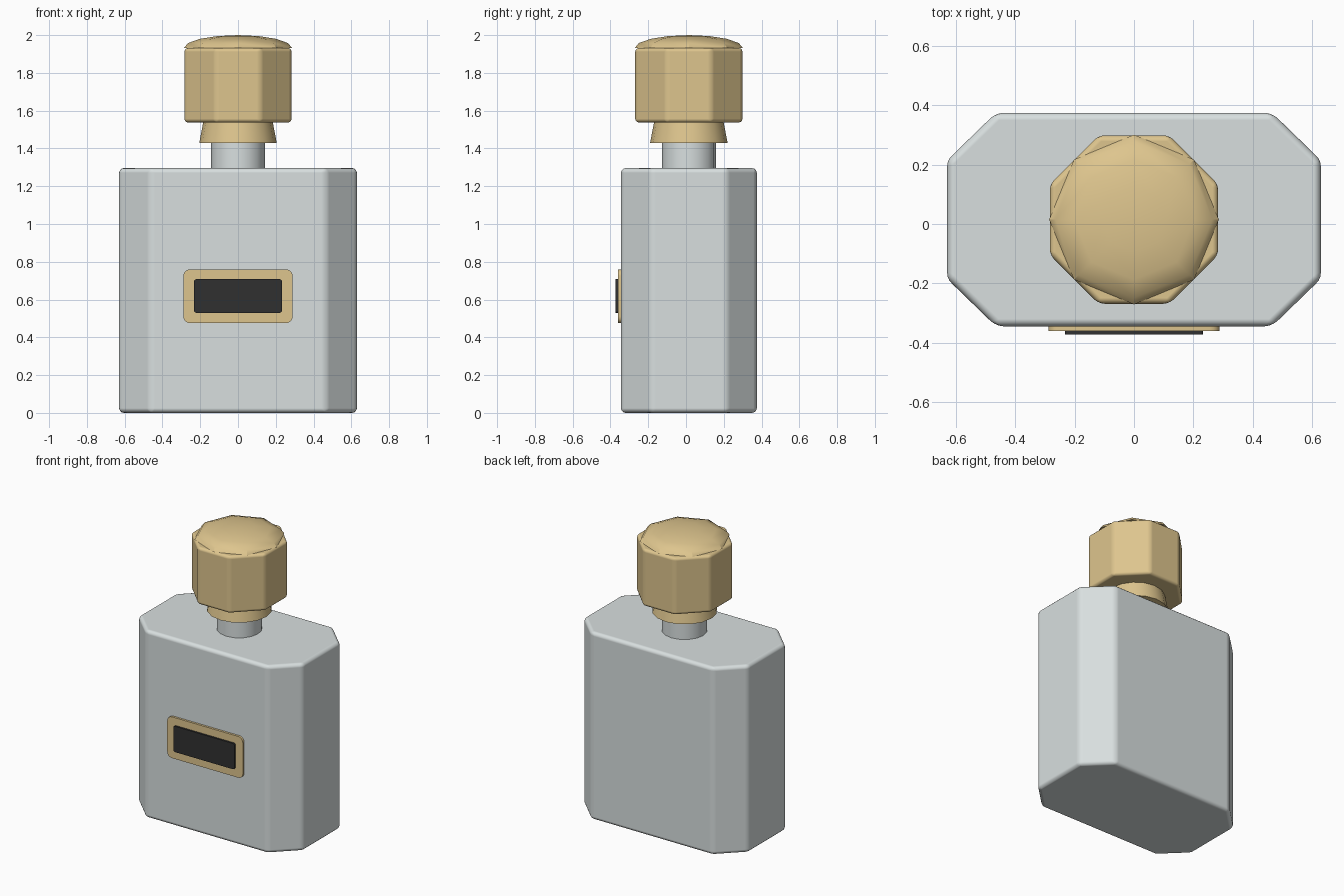
import bpy, bmesh, math
from mathutils import Matrix

cube = bpy.data.objects.get("Cube")
if cube:
    bpy.data.objects.remove(cube, do_unlink=True)

CY = 0.015  # depth centre of the bottle


def material(name, rgb, rough):
    m = bpy.data.materials.new(name)
    m.use_nodes = True
    m.diffuse_color = (*rgb, 1)
    shader = m.node_tree.nodes["Principled BSDF"]
    shader.inputs["Base Color"].default_value = (*rgb, 1)
    shader.inputs["Roughness"].default_value = rough
    return m


glass = material("pale_grey_glass", (0.69, 0.74, 0.74), 0.4)
gold = material("soft_gold", (0.73, 0.56, 0.27), 0.4)
black = material("label_black", (0.03, 0.03, 0.03), 0.5)


def finish(name, bm, mat, bevel=0, segments=3):
    bmesh.ops.recalc_face_normals(bm, faces=bm.faces)
    mesh = bpy.data.meshes.new(name)
    bm.to_mesh(mesh)
    bm.free()
    ob = bpy.data.objects.new(name, mesh)
    bpy.context.collection.objects.link(ob)
    mesh.materials.append(mat)
    bpy.ops.object.select_all(action="DESELECT")
    ob.select_set(True)
    bpy.context.view_layer.objects.active = ob
    bpy.ops.object.shade_smooth_by_angle(angle=math.radians(35))
    if bevel:
        mod = ob.modifiers.new("soft_edges", "BEVEL")
        mod.width = bevel
        mod.segments = segments
        mod.limit_method = "ANGLE"
        mod.harden_normals = True
    return ob


def extrude(bm, points, offset):
    """Extrude a closed outline along an offset vector."""
    face = bm.faces.new([bm.verts.new(p) for p in points])
    ext = bmesh.ops.extrude_face_region(bm, geom=[face])
    bmesh.ops.translate(bm, vec=offset,
                        verts=[v for v in ext["geom"] if isinstance(v, bmesh.types.BMVert)])


def chamfered_block(name, hx, hy, cx, cy, z0, z1, mat, bevel):
    """Upright block with its four vertical corners cut off."""
    quarter = [(hx, hy - cy), (hx - cx, hy)]
    half = quarter + [(-x, y) for x, y in reversed(quarter)]
    outline = half + [(-x, -y) for x, y in half]
    bm = bmesh.new()
    extrude(bm, [(x, y + CY, z0) for x, y in outline], (0, 0, z1 - z0))
    return finish(name, bm, mat, bevel)


def round_part(name, r0, r1, z0, z1, mat, sides=16):
    bm = bmesh.new()
    bmesh.ops.create_cone(bm, cap_ends=True, segments=sides, radius1=r0, radius2=r1,
                          depth=z1 - z0, matrix=Matrix.Translation((0, CY, (z0 + z1) / 2)))
    return finish(name, bm, mat)


def plate(name, hx, z0, z1, y0, y1, r, mat):
    """Thin front plate with rounded corners."""
    zc, hz = (z0 + z1) / 2, (z1 - z0) / 2
    pts = []
    for k, (sx, sz) in enumerate([(1, 1), (-1, 1), (-1, -1), (1, -1)]):
        for i in range(5):
            a = math.radians(90 * k + 22.5 * i)
            pts.append((sx * (hx - r) + r * math.cos(a), y0,
                        zc + sz * (hz - r) + r * math.sin(a)))
    bm = bmesh.new()
    extrude(bm, pts, (0, y1 - y0, 0))
    return finish(name, bm, mat)


# Bottle and neck
chamfered_block("bottle_body", 0.63, 0.36, 0.165, 0.16, 0, 1.296, glass, 0.025)
round_part("bottle_neck", 0.143, 0.143, 1.28, 1.45, glass)

# Collar and stopper
round_part("collar", 0.205, 0.182, 1.43, 1.55, gold)
chamfered_block("stopper", 0.284, 0.284, 0.165, 0.165, 1.537, 1.932, gold, 0.02)

# Domed top: upper half of a flattened eight-sided sphere
bm = bmesh.new()
bmesh.ops.create_uvsphere(bm, u_segments=8, v_segments=8, radius=1)
bmesh.ops.bisect_plane(bm, geom=bm.verts[:] + bm.edges[:] + bm.faces[:],
                       plane_co=(0, 0, 0), plane_no=(0, 0, -1), clear_outer=True)
bmesh.ops.holes_fill(bm, edges=[e for e in bm.edges if e.is_boundary])
bmesh.ops.scale(bm, vec=(0.286, 0.286, 0.068), verts=bm.verts)
bmesh.ops.translate(bm, vec=(0, CY, 1.932), verts=bm.verts)
finish("stopper_dome", bm, gold)

# Front label
plate("label_frame", 0.289, 0.475, 0.76, -0.34, -0.36, 0.035, gold)
plate("label_panel", 0.233, 0.53, 0.708, -0.358, -0.373, 0.012, black)
